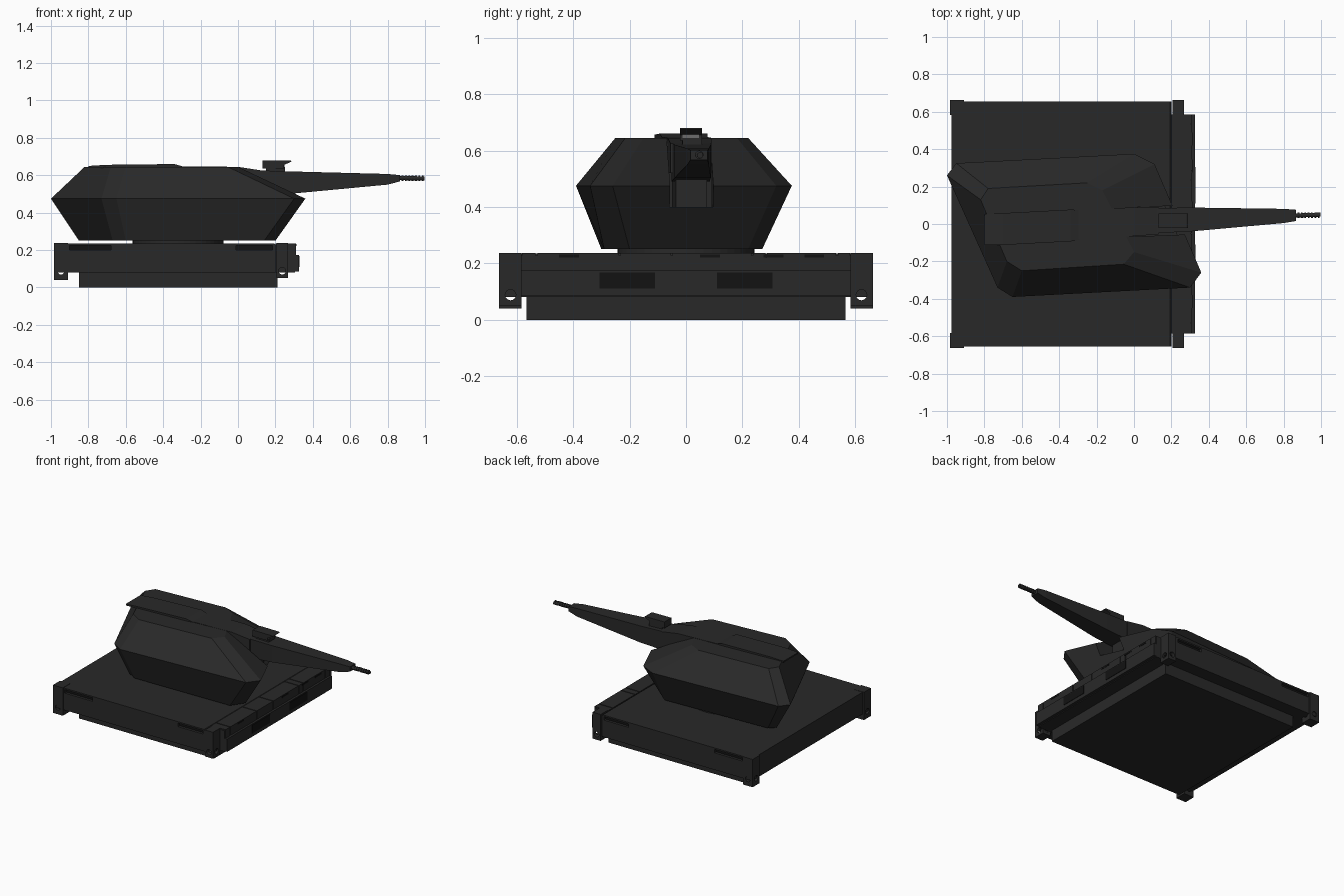
import bpy, bmesh, math
from mathutils import Vector

if "Cube" in bpy.data.objects:
    bpy.data.objects.remove(bpy.data.objects["Cube"])


def paint(name, c):
    m = bpy.data.materials.new(name)
    m.diffuse_color = (*c, 1)
    m.use_nodes = True
    m.node_tree.nodes["Principled BSDF"].inputs["Base Color"].default_value = m.diffuse_color
    return m


DARK = paint("dark_paint", (0.022, 0.022, 0.022))
BLACK = paint("black", (0.006, 0.006, 0.006))
GLASS = paint("glass", (0.15, 0.15, 0.15))


def finish(name, bm, mat=DARK):
    bmesh.ops.recalc_face_normals(bm, faces=bm.faces)
    me = bpy.data.meshes.new(name)
    bm.to_mesh(me)
    bm.free()
    me.materials.append(mat)
    ob = bpy.data.objects.new(name, me)
    bpy.context.collection.objects.link(ob)
    return ob


def loft(name, rings, mat=DARK):
    """Skin a stack of equal-length point rings and cap both ends."""
    bm = bmesh.new()
    vs = [[bm.verts.new(p) for p in r] for r in rings]
    n = len(vs[0])
    for a, b in zip(vs, vs[1:]):
        for i in range(n):
            j = (i + 1) % n
            bm.faces.new((a[i], a[j], b[j], b[i]))
    bm.faces.new(vs[0])
    bm.faces.new(vs[-1])
    return finish(name, bm, mat)


def box(name, x0, x1, y0, y1, z0, z1, mat=DARK):
    return loft(name, [[(x0, y0, z), (x1, y0, z), (x1, y1, z), (x0, y1, z)] for z in (z0, z1)], mat)


def cyl(name, a, b, r, n=16, mat=DARK):
    a, b = Vector(a), Vector(b)
    q = (b - a).to_track_quat('Z', 'Y')
    ring = [q @ Vector((r * math.cos(t), r * math.sin(t), 0))
            for t in (2 * math.pi * i / n for i in range(n))]
    return loft(name, [[a + p for p in ring], [b + p for p in ring]], mat)


def cut(ob, cutter):
    m = ob.modifiers.new("cut", 'BOOLEAN')
    m.operation, m.object, m.solver = 'DIFFERENCE', cutter, 'EXACT'
    cutter.hide_render = True
    cutter.hide_set(True)


def sections(name, secs, mat=DARK):
    """Loft of rectangles along x: (x, y centre, half width, z bottom, z top)."""
    return loft(name, [[(x, y - w, b), (x, y + w, b), (x, y + w, t), (x, y - w, t)]
                       for x, y, w, b, t in secs], mat)


# Platform: lower tray, deck and front locker block
box("lower_tray", -0.85, 0.21, -0.565, 0.565, 0, 0.09)
deck = loft("deck", [[(x, y, z) for x, z in
            [(-0.975, 0.08), (0.2, 0.08), (0.2, 0.228), (0.193, 0.235), (-0.975, 0.235)]]
            for y in (-0.655, 0.655)])
box("front_block", 0.19, 0.305, -0.585, 0.585, 0.08, 0.228)
bumper = box("front_bumper", 0.3, 0.325, -0.585, 0.585, 0.085, 0.175)

# Lockers along the front edge
edges = [-0.585, -0.53, -0.235, -0.05, 0.235, 0.285, 0.535, 0.585]
for i, (a, b) in enumerate(zip(edges, edges[1:])):
    box(f"locker_{i}", 0.2, 0.31, a + 0.003, b - 0.003, 0.175, 0.236)
for y in (-0.415, 0.085, 0.31, 0.455):
    box("locker_handle", 0.305, 0.312, y - 0.035, y + 0.035, 0.221, 0.232, BLACK)
for s in (-1, 1):
    box("front_vent", 0.32, 0.328, s * 0.208 - 0.098, s * 0.208 + 0.098, 0.11, 0.168, BLACK)

# Recessed pockets in the deck sides
for s in (-1, 1):
    for x0, x1 in ((-0.9, -0.68), (-0.01, 0.185)):
        c = box("pocket_cutter", x0, x1, *sorted((s * 0.635, s * 0.68)), 0.2, 0.225)
        cut(deck, c)
        box("pocket_back", x0, x1, *sorted((s * 0.63, s * 0.637)), 0.2, 0.225, BLACK)

# Corner castings with through holes
for s in (-1, 1):
    for x0, x1, z0 in ((-0.985, -0.908, 0.04), (0.205, 0.268, 0.05)):
        xm = (x0 + x1) / 2
        c = box("corner_casting", x0, x1, *sorted((s * 0.583, s * 0.662)), z0, 0.237)
        cut(c, cyl("hole_cutter_y", (xm, s * 0.55, 0.088), (xm, s * 0.7, 0.088), 0.019))
        cut(c, cyl("hole_cutter_x", (x0 - 0.05, s * 0.622, 0.088), (x1 + 0.05, s * 0.622, 0.088), 0.019))

# Turret ring
cyl("turret_ring", (-0.32, 0, 0.23), (-0.32, 0, 0.265), 0.243, 48)

# Turret shell: skewed faceted body from bottom, belt and roof outlines
bottom = [(-.85, .2), (-.81, .24), (-.02, .27), (.03, .22), (.2, -.2), (.14, -.29), (-.6, -.3), (-.67, -.26)]
belt = [(-1, .26), (-.95, .325), (0, .375), (.11, .32), (.36, -.26), (.3, -.34), (-.65, -.39), (-.73, -.34)]
roof = [(-.82, .13), (-.78, .19), (-.25, .22), (-.17, .18), (.0, -.15), (-.055, -.215), (-.6, -.25), (-.68, -.2)]
turret = loft("turret_shell", [[(x, y, z) for x, y in r]
              for r, z in ((bottom, .25), (belt, .475), (roof, .645))])
slot = sections("gun_slot_cutter", [(-0.02, .01, .078, .4, .8), (0.6, .035, .078, .4, .8)])
cut(turret, slot)

# Roof spine and gun hood
sections("roof_hatch", [(-.8, -.03, .082, .64, .65), (-.7, -.027, .085, .64, .656),
                        (-.34, -.008, .085, .64, .66), (-.29, -.005, .08, .64, .646)])
sections("gun_hood", [(-.3, -.004, .08, .6, .648), (0, .012, .077, .52, .645), (.13, .018, .073, .52, .625)])
sections("mantlet", [(-.02, .012, .06, .4, .52), (.15, .019, .055, .4, .52)])

# Gun shroud, muzzle collar and barrel
sections("gun_shroud", [(.05, .016, .068, .49, .628), (.3, .024, .064, .503, .62),
                        (.8, .043, .038, .55, .607), (.865, .046, .03, .567, .601)])
cyl("barrel", (.8, .043, .586), (.998, .05, .583), .011, 12)
for i in range(7):
    x = .875 + i * .018
    cyl("barrel_rib", (x, .047, .585), (x + .009, .0473, .585), .015, 12)

# Sight on top of the gun
sections("sight_base", [(.15, .02, .035, .61, .645), (.25, .022, .035, .61, .645)])
loft("sight", [[(x, y, z) for x, z in ((.13, .635), (.245, .635), (.245, .655), (.288, .674), (.28, .679), (.13, .68))]
               for y in (-.022, .056)])
box("sight_lens", .243, .248, -.012, .046, .638, .658, GLASS)
